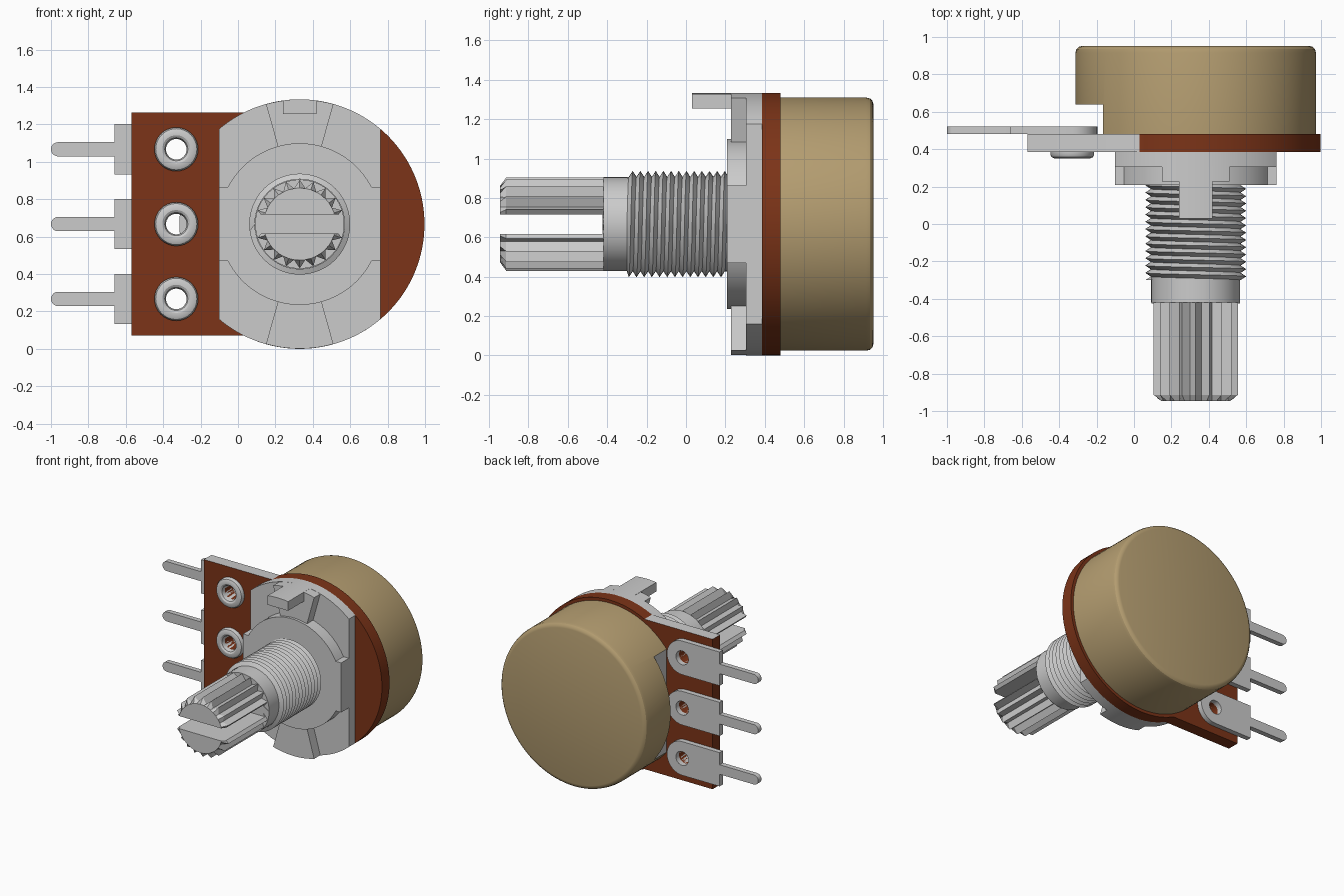
import bpy, bmesh
from math import sin, cos, pi, acos, asin, radians

if "Cube" in bpy.data.objects:
    bpy.data.objects.remove(bpy.data.objects["Cube"])

CX, CZ = 0.33, 0.667          # shaft axis (runs along y)
R = 0.667
PINS = (CZ - 0.4, CZ, CZ + 0.4)
PIN_X = -0.33


def material(name, rgb):
    m = bpy.data.materials.new(name)
    m.diffuse_color = (*rgb, 1)
    m.use_nodes = True
    m.node_tree.nodes["Principled BSDF"].inputs["Base Color"].default_value = m.diffuse_color
    return m


BROWN = material("board_brown", (0.20, 0.034, 0.009))
TAN = material("can_tan", (0.46, 0.34, 0.165))
GREY = material("metal_grey", (0.8, 0.8, 0.8))


def finish(name, bm, mats=(), recalc=True):
    bmesh.ops.remove_doubles(bm, verts=bm.verts, dist=1e-5)
    if recalc:
        bmesh.ops.recalc_face_normals(bm, faces=bm.faces)
    me = bpy.data.meshes.new(name)
    bm.to_mesh(me)
    bm.free()
    for m in mats:
        me.materials.append(m)
    ob = bpy.data.objects.new(name, me)
    bpy.context.collection.objects.link(ob)
    return ob


def arc(cx, cz, r, a, b, n):
    return [(cx + r * cos(a + (b - a) * i / n), cz + r * sin(a + (b - a) * i / n))
            for i in range(n + 1)]


def box_outline(x0, x1, z0, z1):
    return [(x0, z0), (x1, z0), (x1, z1), (x0, z1)]


def prism(name, outlines, y0, y1, mats=()):
    """Extrude (x, z) outlines along y."""
    bm = bmesh.new()
    for pts in outlines:
        a = [bm.verts.new((x, y0, z)) for x, z in pts]
        b = [bm.verts.new((x, y1, z)) for x, z in pts]
        bm.faces.new(a)
        bm.faces.new(b[::-1])
        for i in range(len(a)):
            j = (i + 1) % len(a)
            bm.faces.new((a[j], a[i], b[i], b[j]))
    return finish(name, bm, mats)


def lathe(name, profile, centres, n=64, mats=(), closed=False):
    """Revolve an (r, y) profile about axes parallel to y."""
    bm = bmesh.new()
    for cx, cz in centres:
        rings = [[bm.verts.new((cx + r * cos(2 * pi * k / n), y, cz + r * sin(2 * pi * k / n)))
                  for k in range(n)] for r, y in profile]
        if closed:
            rings.append(rings[0])
        for a, b in zip(rings, rings[1:]):
            for k in range(n):
                j = (k + 1) % n
                bm.faces.new((a[k], a[j], b[j], b[k]))
    return finish(name, bm, mats)


def cut(ob, cutter):
    cutter.hide_render = True
    mod = ob.modifiers.new("cut", 'BOOLEAN')
    mod.operation, mod.solver, mod.object = 'DIFFERENCE', 'EXACT', cutter
    bpy.context.view_layer.objects.active = ob
    bpy.ops.object.modifier_apply(modifier=mod.name)
    bpy.data.objects.remove(cutter)


def pin_holes():
    c = [arc(PIN_X, z, 0.055, 0, 2 * pi * 31 / 32, 31) for z in PINS]
    return prism("hole_cutter", c, 0.2, 0.61)


# Circuit board: round on the right, square on the left, grey top edge
a = asin(0.596 / R)
board = prism("board", [[(-0.57, CZ - 0.596)] + arc(CX, CZ, R, -a - 2 * (pi / 2 - a), a + 2 * (pi / 2 - a), 96)
                        + [(-0.57, CZ + 0.596)]], 0.385, 0.48, (BROWN, GREY))
cut(board, pin_holes())
for p in board.data.polygons:
    if p.normal.z > 0.9 and p.center.x < 0.03 and p.center.z > 1.2:
        p.material_index = 1

# Terminals
w, t = 0.134, 0.038
lugs = prism("terminals", [
    arc(PIN_X, z, w, -pi / 2, pi / 2, 20) + [(-0.66, z + w), (-0.66, z + t)]
    + arc(-1 + t, z, t, pi / 2, 3 * pi / 2, 12) + [(-0.66, z - t), (-0.66, z - w)]
    for z in PINS], 0.48, 0.52)
cut(lugs, pin_holes())

# Rivets
lathe("rivets", [(0.055, 0.48), (0.055, 0.375), (0.062, 0.358), (0.075, 0.35), (0.095, 0.35),
                 (0.11, 0.357), (0.117, 0.37), (0.117, 0.386), (0.07, 0.386)],
      [(PIN_X, z) for z in PINS], n=32)

# Rear can with a notch over the terminals
can = lathe("can", [(0, 0.48), (0.643, 0.48), (0.643, 0.915), (0.638, 0.935), (0.626, 0.947),
                    (0.608, 0.952), (0, 0.952)], [(CX, CZ)], n=96, mats=(TAN, GREY))
cut(can, prism("notch_cutter", [box_outline(-1, -0.165, -1, 2)], 0.3, 0.64))
for p in can.data.polygons:
    if (p.normal.x < -0.99 and abs(p.center.x + 0.165) < 1e-3) or (p.normal.y < -0.9):
        p.material_index = 1

# Front plate with flat sides
h = 0.432
a = acos(h / R)
prism("front_plate", [arc(CX, CZ, R, a, pi - a, 40) + arc(CX, CZ, R, pi + a, 2 * pi - a, 40)], 0.305, 0.386)

# Raised hub with side bands
a = asin(0.197 / h)
hub = []
for s in (0, pi):
    sg = cos(s)
    hub += [(CX + sg * h, CZ + sg * 0.197)] + arc(CX, CZ, h, s + a, s + pi - a, 40) + [(CX - sg * h, CZ + sg * 0.197)]
prism("hub", [hub], 0.208, 0.306)

# Raised wedges above and below the hub
d = radians(15.7)
prism("wedges", [arc(CX, CZ, R - 0.001, c - d, c + d, 16) + arc(CX, CZ, 0.41, c + d, c - d, 8)
                 for c in (pi / 2, -pi / 2)], 0.228, 0.31)

# Locating tab
a = asin(0.09 / R)
prism("locating_tab", [arc(CX, CZ, R, pi / 2 - a, pi / 2 + a, 6) + [(CX - 0.09, 1.255), (CX + 0.09, 1.255)]],
      0.03, 0.31)

# Threaded bushing: a zigzag swept along a helix
n, pitch, ya, yb = 48, 0.039, -0.30, 0.215
bm = bmesh.new()
rows = []
for m in range(2 * int((yb - ya) / pitch + 3) + 1):
    row = []
    for k in range(n):
        y = ya - pitch + pitch * (m / 2 + k / n)
        r = 0.27 if m % 2 and ya < y < yb else 0.24
        y = min(max(y, ya), yb)
        row.append(bm.verts.new((CX + r * cos(2 * pi * k / n), y, CZ + r * sin(2 * pi * k / n))))
    rows.append(row)
for m in range(len(rows) - 3):
    for k in range(n):
        j, o = ((k + 1), 0) if k < n - 1 else (0, 2)
        if m + 1 + o < len(rows):
            bm.faces.new((rows[m][k], rows[m + 1][k], rows[m + 1 + o][j], rows[m + o][j]))
finish("threaded_bushing", bm)

# Shaft collar
lathe("shaft_collar", [(0, -0.42), (0.238, -0.42), (0.238, 0.2), (0, 0.2)], [(CX, CZ)])

# Splined shaft end with chamfered teeth and a screwdriver slot
teeth, ro, ri = 20, 0.237, 0.193
bm = bmesh.new()
ends = []
for y, ra in ((-0.41, ro), (-0.913, ro), (-0.945, ri)):
    ends.append([bm.verts.new((CX + r * cos(pi * k / teeth), y, CZ + r * sin(pi * k / teeth)))
                 for k in range(2 * teeth) for r in [ra if k % 2 == 0 else ri]])
for p, q in zip(ends, ends[1:]):
    for k in range(2 * teeth):
        j = (k + 1) % (2 * teeth)
        bm.faces.new((p[k], p[j], q[j], q[k]))
bm.faces.new(ends[0])
bm.faces.new(ends[-1])
spline = finish("splined_shaft", bm)
cut(spline, prism("slot_cutter", [box_outline(-0.2, 0.9, CZ - 0.05, CZ + 0.05)], -1.1, -0.425))

# Smooth the round surfaces, keep edges and splines sharp
bpy.ops.object.select_all(action='DESELECT')
for ob in bpy.context.scene.objects:
    if ob.type == 'MESH' and ob.name != "splined_shaft":
        ob.select_set(True)
        bpy.context.view_layer.objects.active = ob
bpy.ops.object.shade_smooth_by_angle(angle=radians(30))
